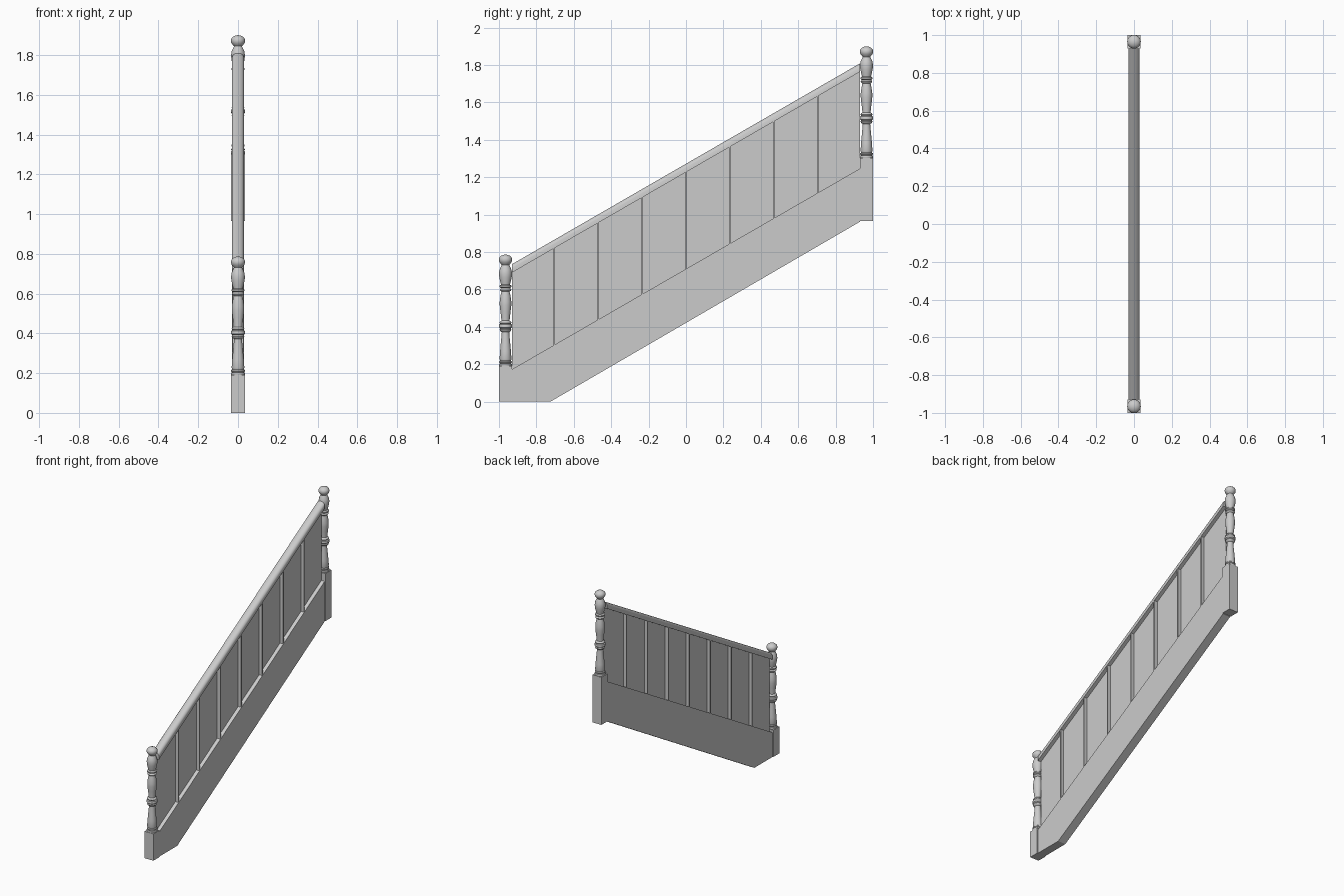
import bpy, bmesh, math
from mathutils import Vector

if "Cube" in bpy.data.objects:
    bpy.data.objects.remove(bpy.data.objects["Cube"])

SLOPE = 0.577
Y_END = 0.93      # inner faces of the posts
POST_Y = 0.965
HALF = 0.03       # half thickness of the woodwork


def finish(name, bm, smooth=False):
    bmesh.ops.recalc_face_normals(bm, faces=bm.faces)
    me = bpy.data.meshes.new(name)
    bm.to_mesh(me)
    bm.free()
    ob = bpy.data.objects.new(name, me)
    bpy.context.collection.objects.link(ob)
    if smooth:
        bpy.ops.object.select_all(action='DESELECT')
        ob.select_set(True)
        bpy.context.view_layer.objects.active = ob
        bpy.ops.object.shade_smooth_by_angle(angle=math.radians(40))
    return ob


def extrude_outline(name, pts, vec, smooth=False):
    bm = bmesh.new()
    f = bm.faces.new([bm.verts.new(p) for p in pts])
    r = bmesh.ops.extrude_face_region(bm, geom=[f], use_keep_orig=True)
    vs = [e for e in r['geom'] if isinstance(e, bmesh.types.BMVert)]
    bmesh.ops.translate(bm, verts=vs, vec=Vector(vec))
    return finish(name, bm, smooth)


def side_slab(name, yz, half):
    return extrude_outline(name, [(-half, y, z) for y, z in yz], (2 * half, 0, 0))


def line(y, z_mid):
    return z_mid + SLOPE * y


# turned post profile: (radius, height above the square base)
PROFILE = [
    (0, -0.002), (0.034, 0), (0.036, 0.006), (0.034, 0.012), (0.029, 0.014),
    (0.034, 0.019), (0.034, 0.025), (0.029, 0.029), (0.032, 0.038), (0.029, 0.08),
    (0.025, 0.125), (0.021, 0.165), (0.020, 0.182), (0.029, 0.188), (0.032, 0.195),
    (0.028, 0.201), (0.035, 0.207), (0.036, 0.215), (0.034, 0.222), (0.028, 0.226),
    (0.032, 0.232), (0.029, 0.239), (0.022, 0.243), (0.023, 0.258), (0.027, 0.290),
    (0.031, 0.325), (0.031, 0.345), (0.027, 0.375), (0.022, 0.398), (0.028, 0.403),
    (0.031, 0.408), (0.028, 0.414), (0.024, 0.417), (0.032, 0.423), (0.032, 0.430),
    (0.024, 0.436), (0.027, 0.448), (0.033, 0.474), (0.035, 0.495), (0.032, 0.515),
    (0.024, 0.533), (0.020, 0.541), (0.026, 0.548), (0.033, 0.557), (0.036, 0.569),
    (0.033, 0.581), (0.024, 0.590), (0.012, 0.595), (0, 0.597),
]


def post(prefix, y, z0, z1):
    # square base
    extrude_outline(prefix + "_post_base",
                    [(sx * .035, y + sy * .035, z0) for sx, sy in
                     ((-1, -1), (1, -1), (1, 1), (-1, 1))], (0, 0, z1 - z0))
    # turned upper part
    bm = bmesh.new()
    vs = [bm.verts.new((r, 0, z)) for r, z in PROFILE]
    es = [bm.edges.new(p) for p in zip(vs, vs[1:])]
    bmesh.ops.spin(bm, geom=vs + es, cent=(0, 0, 0), axis=(0, 0, 1),
                   angle=2 * math.pi, steps=32)
    bmesh.ops.remove_doubles(bm, verts=bm.verts, dist=1e-5)
    finish(prefix + "_post_turning", bm, True).location = (0, y, z1)


post("lower", -POST_Y, 0, 0.19)
post("upper", POST_Y, 0.965, 1.303)

# sloping stringer with its foot cut level with the floor
side_slab("stringer", [(-Y_END, 0), (-0.725, 0), (Y_END, 0.962),
                       (Y_END, line(Y_END, 0.71)), (-Y_END, line(-Y_END, 0.71))], HALF)

# handrail with softly rounded top
half_section = [(HALF, 1.227), (HALF, 1.251), (0.027, 1.26), (0.019, 1.268), (0.008, 1.272)]
section = half_section + [(-x, z) for x, z in reversed(half_section)]
extrude_outline("handrail", [(x, -Y_END, line(-Y_END, z)) for x, z in section],
                (0, 2 * Y_END, 2 * Y_END * SLOPE), True)

# thin infill panel between stringer and handrail
side_slab("infill_panel", [(-Y_END, line(-Y_END, 0.705)), (Y_END, line(Y_END, 0.705)),
                           (Y_END, line(Y_END, 1.235)), (-Y_END, line(-Y_END, 1.235))], 0.004)

# slim upright dividers
for i in range(-3, 4):
    a, b = i * 0.235 - 0.004, i * 0.235 + 0.004
    side_slab(f"divider_{i + 4}", [(a, line(a, 0.705)), (b, line(b, 0.705)),
                                   (b, line(b, 1.235)), (a, line(a, 1.235))], 0.028)
